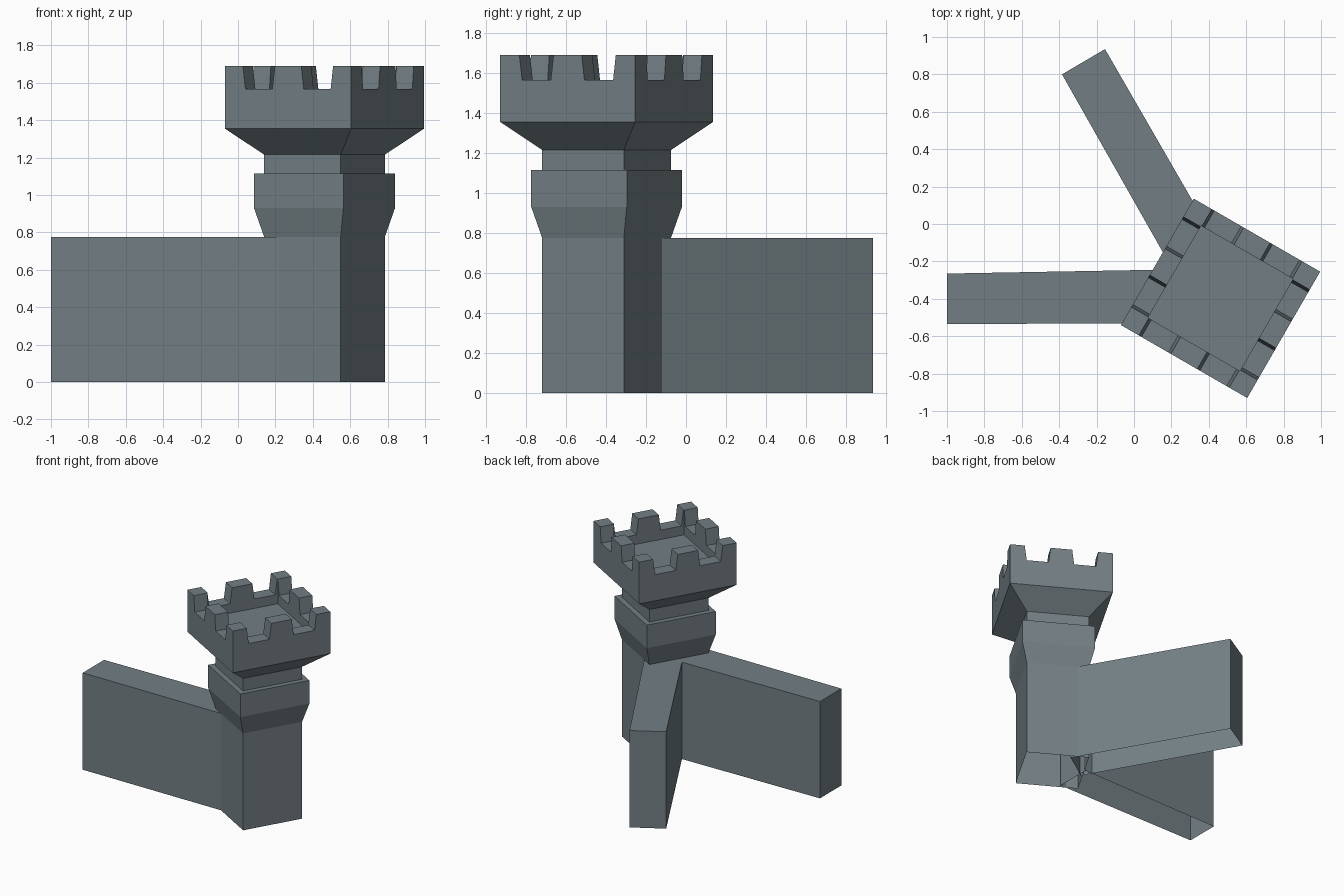
import bpy
import bmesh
from math import radians
from mathutils import Matrix

if "Cube" in bpy.data.objects:
    bpy.data.objects.remove(bpy.data.objects["Cube"])

# Single slate colour for all the masonry
stone = bpy.data.materials.new("slate_stone")
stone.use_nodes = True
COLOUR = (0.171, 0.212, 0.231, 1)
stone.diffuse_color = COLOUR
stone.node_tree.nodes["Principled BSDF"].inputs["Base Color"].default_value = COLOUR

TOWER = Matrix.Translation((0.4625, -0.3975, 0)) @ Matrix.Rotation(radians(-30), 4, 'Z')


def rect(hx, hy, z, cx=0.0):
    return [(cx - hx, -hy, z), (cx + hx, -hy, z), (cx + hx, hy, z), (cx - hx, hy, z)]


def loft(name, rings, matrix=Matrix(), bottom=True, top=True):
    """Skin a stack of four-sided rings into a flat-shaded object."""
    bm = bmesh.new()
    loops = [[bm.verts.new(p) for p in ring] for ring in rings]
    for low, high in zip(loops, loops[1:]):
        for i in range(4):
            j = (i + 1) % 4
            bm.faces.new((low[i], low[j], high[j], high[i]))
    if bottom:
        bm.faces.new(loops[0][::-1])
    if top:
        bm.faces.new(loops[-1])
    mesh = bpy.data.meshes.new(name)
    bm.to_mesh(mesh)
    bm.free()
    mesh.materials.append(stone)
    obj = bpy.data.objects.new(name, mesh)
    obj.matrix_world = matrix
    bpy.context.collection.objects.link(obj)
    return obj


# Shaft with flared collar and narrow neck, open underneath
shaft_profile = [(0.236, 0), (0.236, 0.775), (0.276, 0.93),
                 (0.276, 1.115), (0.236, 1.115), (0.236, 1.215)]
loft("tower_shaft", [rect(h, h, z) for h, z in shaft_profile], TOWER,
     bottom=False, top=False)

# Flared crown with a sunken fighting floor
crown_profile = [(0.236, 1.215), (0.39, 1.355), (0.39, 1.69),
                 (0.284, 1.69), (0.284, 1.49)]
crown = loft("tower_crown", [rect(h, h, z) for h, z in crown_profile], TOWER)

# Tapered crenel gaps, two across each direction
for turn in (0, 90):
    for side in (-1, 1):
        cx = 0.18 * side
        cutter = loft("crenel_cutter",
                      [rect(0.083, 0.6, 1.565, cx), rect(0.106, 0.6, 1.75, cx)],
                      TOWER @ Matrix.Rotation(radians(turn), 4, 'Z'))
        cutter.hide_render = True
        mod = crown.modifiers.new("crenel", 'BOOLEAN')
        mod.operation = 'DIFFERENCE'
        mod.solver = 'EXACT'
        mod.object = cutter
        bpy.context.view_layer.objects.active = crown
        bpy.ops.object.modifier_apply(modifier=mod.name)
        bpy.data.objects.remove(cutter)

# Curtain walls running into the shaft, open underneath
WALL_TOP = 0.775
walls = {
    "side_wall": [(-1, -0.535), (0.27, -0.53), (0.27, -0.242), (-1, -0.265)],
    "rear_wall": [(-0.385, 0.8), (0.25, -0.32), (0.48, -0.165), (-0.155, 0.935)],
}
for name, outline in walls.items():
    loft(name, [[(x, y, z) for x, y in outline] for z in (0, WALL_TOP)], bottom=False)
